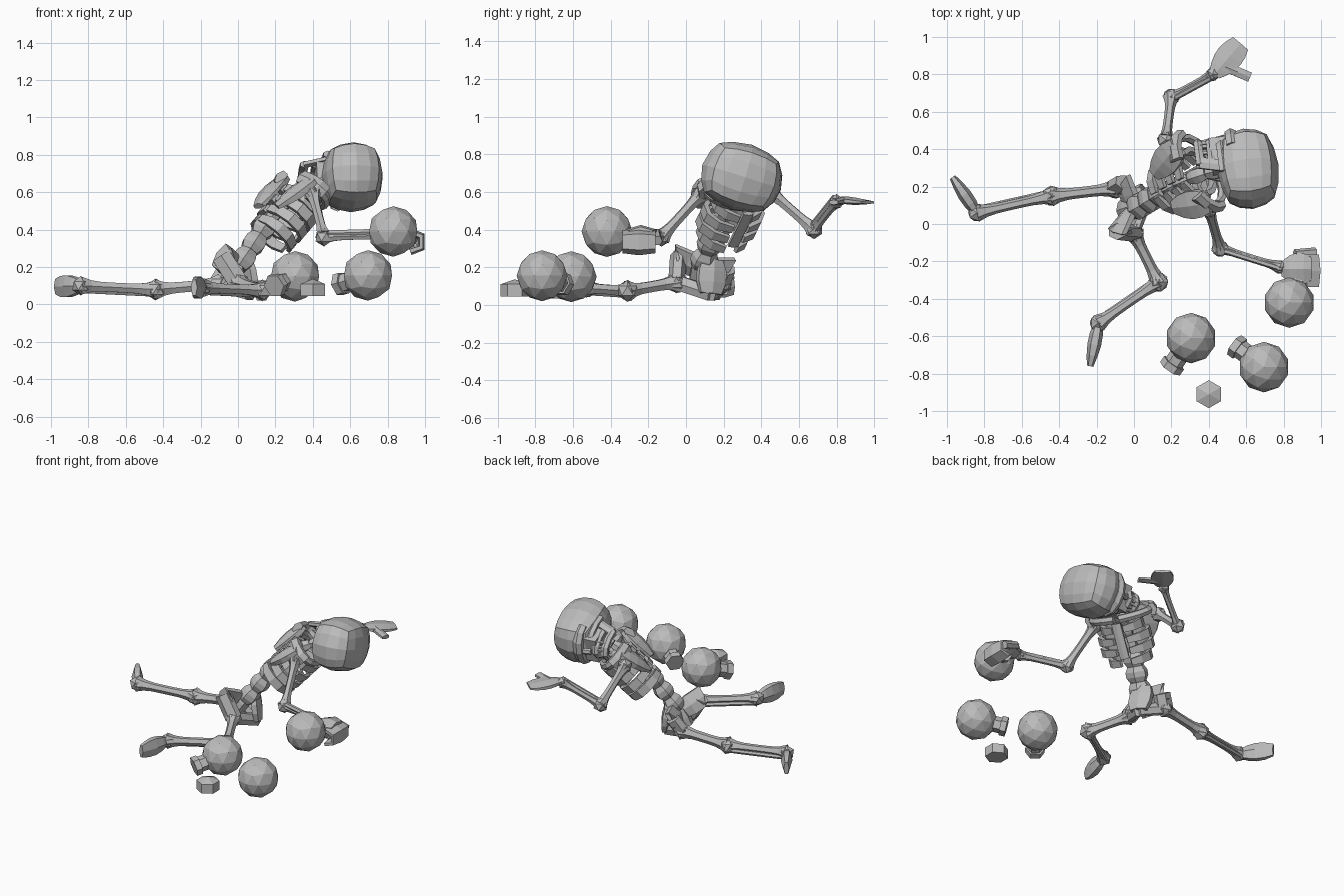
import bpy, bmesh
from math import sin, cos, pi, tau, radians
from mathutils import Vector, Matrix
from mathutils.geometry import interpolate_bezier

default_cube = bpy.data.objects.get("Cube")
if default_cube:
    bpy.data.objects.remove(default_cube, do_unlink=True)

colour = (0.5, 0.5, 0.5, 1)
grey = bpy.data.materials.new("bone_grey")
grey.use_nodes = True
grey.diffuse_color = colour
grey.node_tree.nodes["Principled BSDF"].inputs["Base Color"].default_value = colour


def finish(name, bm):
    bmesh.ops.recalc_face_normals(bm, faces=bm.faces[:])
    mesh = bpy.data.meshes.new(name)
    bm.to_mesh(mesh)
    bm.free()
    mesh.materials.append(grey)
    bpy.context.collection.objects.link(bpy.data.objects.new(name, mesh))


# Thickness rules along a sweep
def even(t):
    return 1


def knobbed(t):
    return 0.78 + 0.7 * abs(2 * t - 1) ** 4


def swollen(t):
    return 0.75 + 0.3 * sin(pi * t)


def paddle(t):
    return sin(pi * (0.15 + 0.6 * t))


def line(start, end, steps):
    start, end = Vector(start), Vector(end)
    return [start.lerp(end, i / steps) for i in range(steps + 1)]


def sweep(name, points, width, height, side=(0, 0, 1), shape=even, sides=6, thinning=0):
    """Sweep a flat-sided section along points, its width lying along side."""
    points, side = [Vector(p) for p in points], Vector(side)
    bm, rings, last = bmesh.new(), [], len(points) - 1
    for i, point in enumerate(points):
        t = i / last
        along = (points[min(i + 1, last)] - points[max(i - 1, 0)]).normalized()
        across = (side - along * along.dot(side)).normalized()
        w = across * width * shape(t)
        h = along.cross(across) * height * shape(t) * (1 - thinning * t)
        angles = [tau * (k + 0.5) / sides for k in range(sides)]
        rings.append([bm.verts.new(point + w * cos(a) + h * sin(a)) for a in angles])
    for low, high in zip(rings, rings[1:]):
        for k in range(sides):
            bm.faces.new((low[k - 1], low[k], high[k], high[k - 1]))
    bm.faces.new(rings[0])
    bm.faces.new(rings[-1])
    finish(name, bm)


def ball(name, centre, radius, detail=1):
    bm = bmesh.new()
    bmesh.ops.create_icosphere(bm, subdivisions=detail, radius=radius, matrix=Matrix.Translation(centre))
    finish(name, bm)


def bone(name, start, end, radius):
    """Slim shaft that flares into a knuckle at both ends."""
    sweep(name, line(start, end, 8), radius, radius * 0.9, shape=knobbed)
    ball(name + "_upper_knuckle", start, radius * 1.4)
    ball(name + "_lower_knuckle", end, radius * 1.4)


class Frame:
    """Local axes for a body part: side, front and up."""

    def __init__(self, origin, front, up):
        self.origin = Vector(origin)
        self.front = Vector(front).normalized()
        self.up = Vector(up)
        self.up = (self.up - self.front * self.front.dot(self.up)).normalized()
        self.side = self.front.cross(self.up)

    def at(self, side, front, up):
        return self.origin + self.side * side + self.front * front + self.up * up

    def arc(self, width, depth, front, up, first=-90, final=90, steps=6):
        """Points on a curve bowed forward; angles run from the front."""
        angles = [radians(first + (final - first) * i / steps) for i in range(steps + 1)]
        return [self.at(width * sin(a), front + depth * cos(a), up) for a in angles]

    def solid(self, name, centre, size, cuts=0, roundness=0):
        """Box in this frame, optionally divided and rounded."""
        bm = bmesh.new()
        bmesh.ops.create_cube(bm, size=2)
        if cuts:
            bmesh.ops.subdivide_edges(bm, edges=bm.edges[:], cuts=cuts, use_grid_fill=True)
        for v in bm.verts:
            p = v.co.lerp(v.co.normalized(), roundness)
            v.co = self.at(*[c + s * q for c, s, q in zip(centre, size, p)])
        finish(name, bm)


# Skull: boxy rounded cranium over an open face
head = Frame((0.61, 0.295, 0.68), (-0.12, 0.95, -0.3), (1, 0.1, 0))
head.solid("cranium", (0, 0, 0), (0.18, 0.22, 0.165), cuts=3, roundness=0.82)
head.solid("face_core", (0, 0.08, -0.12), (0.09, 0.09, 0.07))
sweep("brow", head.arc(0.13, 0.1, 0.1, -0.07), 0.035, 0.03, head.up)
sweep("nose_bridge", line(head.at(0, 0.19, -0.08), head.at(0, 0.18, -0.15), 2), 0.02, 0.02, head.side)
sweep("upper_jaw", head.arc(0.08, 0.14, 0.04, -0.185), 0.026, 0.02, head.up)
sweep("lower_jaw", head.arc(0.08, 0.15, 0.03, -0.25), 0.026, 0.02, head.up)
for name, up in (("upper_tooth", -0.21), ("lower_tooth", -0.232)):
    for tooth in head.arc(0.08, 0.15, 0.03, up, -45, 45):
        Frame(tooth, head.front, head.up).solid(name, (0, 0, 0), (0.009, 0.008, 0.012))

# Chest leans forward, its front turned to the ground
chest = Frame((0.27, 0.24, 0.47), (0.62, 0.355, -0.7), (0.61, 0.34, 0.71))
sweep("breastbone", line(chest.at(0, 0.12, -0.1), chest.at(0, 0.12, 0.14), 3), 0.035, 0.015, chest.side)

# Mirrored parts of the face and chest
for tag, s in (("left", chest.side.y), ("right", -chest.side.y)):
    s = 1 if s > 0 else -1
    sweep(tag + "_cheek", head.arc(s * 0.12, 0.18, 0, -0.13, 30, 100, 3), 0.028, 0.02, head.up)
    sweep(tag + "_jaw_hinge", line(head.at(s * 0.1, 0, -0.12), head.at(s * 0.08, 0.04, -0.25), 2),
          0.035, 0.018, head.front)
    for level in range(4):
        width = 0.13 + 0.04 * sin(pi * level / 3)
        sweep(tag + "_rib", chest.arc(s * width, 0.12, 0, 0.075 * level - 0.13, 15, 175, 5),
              0.04, 0.02, chest.up, swollen, sides=4)
    sweep(tag + "_shoulder_blade", line(chest.at(s * 0.1, -0.13, -0.05), chest.at(s * 0.17, -0.1, 0.18), 4),
          0.09, 0.035, chest.side, paddle)
    sweep(tag + "_shoulder_spur", chest.arc(s * 0.22, -0.12, -0.03, 0.16, 30, 95, 3), 0.045, 0.03, chest.up)
    sweep(tag + "_collar_bone", chest.arc(s * 0.2, 0.12, -0.03, 0.16, 5, 90, 4), 0.028, 0.022, chest.up)

# Spine: blocks along one curve, larger below the ribs
spine = interpolate_bezier(Vector((0, 0.08, 0.2)), Vector((0.15, 0.16, 0.4)),
                           Vector((0.2, 0.24, 0.6)), Vector((0.5, 0.3, 0.67)), 8)
for i, (low, high) in enumerate(zip(spine, spine[1:])):
    radius = 0.075 if i < 3 else 0.045
    sweep("vertebra", line(low, high, 3), radius, radius * 0.85, chest.side, swollen)

# Pelvis: broad bowl, flared wings, sockets and lower ring
sacrum, pubis = Vector((-0.01, 0.09, 0.18)), Vector((0.07, 0.13, 0.06))
sweep("pelvic_bowl", line((0.04, 0.14, 0.24), pubis, 3), 0.09, 0.035, (-0.4, 0.9, 0), swollen)
sweep("tailbone", line((0.03, 0.1, 0.24), (-0.07, 0.07, 0.09), 3), 0.07, 0.04, (0, 1, 0), swollen)
hips = {"left": Vector((-0.1, 0.19, 0.11)), "right": Vector((0, -0.05, 0.12))}
crests = {"left": Vector((-0.05, 0.22, 0.19)), "right": Vector((-0.09, -0.04, 0.26))}
for tag, hip in hips.items():
    crest = crests[tag]
    sweep(tag + "_hip_wing", [*line(sacrum, crest, 2), crest.lerp(hip, 0.4)], 0.08, 0.03, (0.5, 0.1, 0.8), swollen)
    sweep(tag + "_hip_socket", [crest, *line(crest.lerp(hip, 0.6), hip, 1)], 0.06, 0.045, (1, 0, 0.3))
    sweep(tag + "_pubic_arch", line(hip, pubis, 3), 0.045, 0.03)

# Legs, with a thin second shin bone and sideways feet
legs = {"left": [(-0.44, 0.15, 0.08), (-0.84, 0.06, 0.1), (-0.97, 0.25, 0.095)],
        "right": [(0.13, -0.31, 0.075), (-0.19, -0.53, 0.09), (-0.235, -0.76, 0.09)]}
for tag, (knee, ankle, toe) in legs.items():
    bone(tag + "_thigh", hips[tag], knee, 0.042)
    bone(tag + "_shin", knee, ankle, 0.037)
    below = Vector((0, 0.02, -0.025))
    sweep(tag + "_outer_shin", line(below + Vector(knee), below + Vector(ankle), 4), 0.016, 0.016)
    sweep(tag + "_foot", line(ankle, toe, 4), 0.068, 0.05, shape=paddle, thinning=0.5)

# Arms, with a thin second forearm bone
arms = {"left": [(0.17, 0.45, 0.6), (0.2, 0.68, 0.4), (0.42, 0.8, 0.55)],
        "right": [(0.4, 0.08, 0.59), (0.46, -0.13, 0.36), (0.78, -0.23, 0.37)]}
for tag, (shoulder, elbow, wrist) in arms.items():
    bone(tag + "_upper_arm", shoulder, elbow, 0.036)
    bone(tag + "_forearm", elbow, wrist, 0.028)
    above = Vector((0.01, -0.01, 0.02))
    sweep(tag + "_outer_forearm", line(above + Vector(elbow), above + Vector(wrist), 4), 0.018, 0.016)

# Open mitten hand
sweep("left_hand", line((0.43, 0.8, 0.56), (0.57, 0.965, 0.545), 5), 0.085, 0.028, (0.8, -0.6, 0), paddle, thinning=0.5)
sweep("left_thumb", line((0.49, 0.84, 0.555), (0.62, 0.785, 0.545), 2), 0.03, 0.02, (0, 1, 0), thinning=0.3)

# Gripping hand: palm, curled mitten fingers and thumb
sweep("right_hand", line((0.79, -0.24, 0.37), (0.95, -0.24, 0.38), 4), 0.1, 0.05, (0, 1, 0), paddle)
grip = Frame((0.92, -0.25, 0.335), (1, 0, 0), (0, 1, 0))
sweep("right_fingers", [grip.at(h, f, 0) for h, f in ((-0.05, 0), (-0.03, 0.06), (0.03, 0.06), (0.05, 0))],
      0.1, 0.022, grip.up)
sweep("right_thumb", line((0.86, -0.16, 0.38), (0.97, -0.15, 0.34), 2), 0.028, 0.025)


# Round flasks, each with a six-sided flanged neck
def flask(name, centre, direction):
    centre, direction = Vector(centre), Vector(direction).normalized()
    ball(name, centre, 0.135, detail=2)
    sweep(name + "_neck", line(centre + direction * 0.1, centre + direction * 0.17, 1), 0.052, 0.052)
    sweep(name + "_flange", line(centre + direction * 0.165, centre + direction * 0.205, 1), 0.064, 0.064)


flask("near_flask", (0.305, -0.61, 0.15), (-0.55, -0.8, -0.25))
flask("far_flask", (0.695, -0.765, 0.155), (-0.8, 0.6, -0.25))
flask("held_flask", (0.83, -0.42, 0.39), (0.35, 0.9, -0.2))

# Loose six-sided stopper with a shallow pointed top
sweep("stopper_body", line((0.4, -0.91, 0.045), (0.4, -0.91, 0.11), 1), 0.075, 0.075, (1, 0, 0))
sweep("stopper_top", line((0.4, -0.91, 0.11), (0.4, -0.91, 0.135), 1), 0.075, 0.075, (1, 0, 0),
      shape=lambda t: 1 - 0.95 * t)
